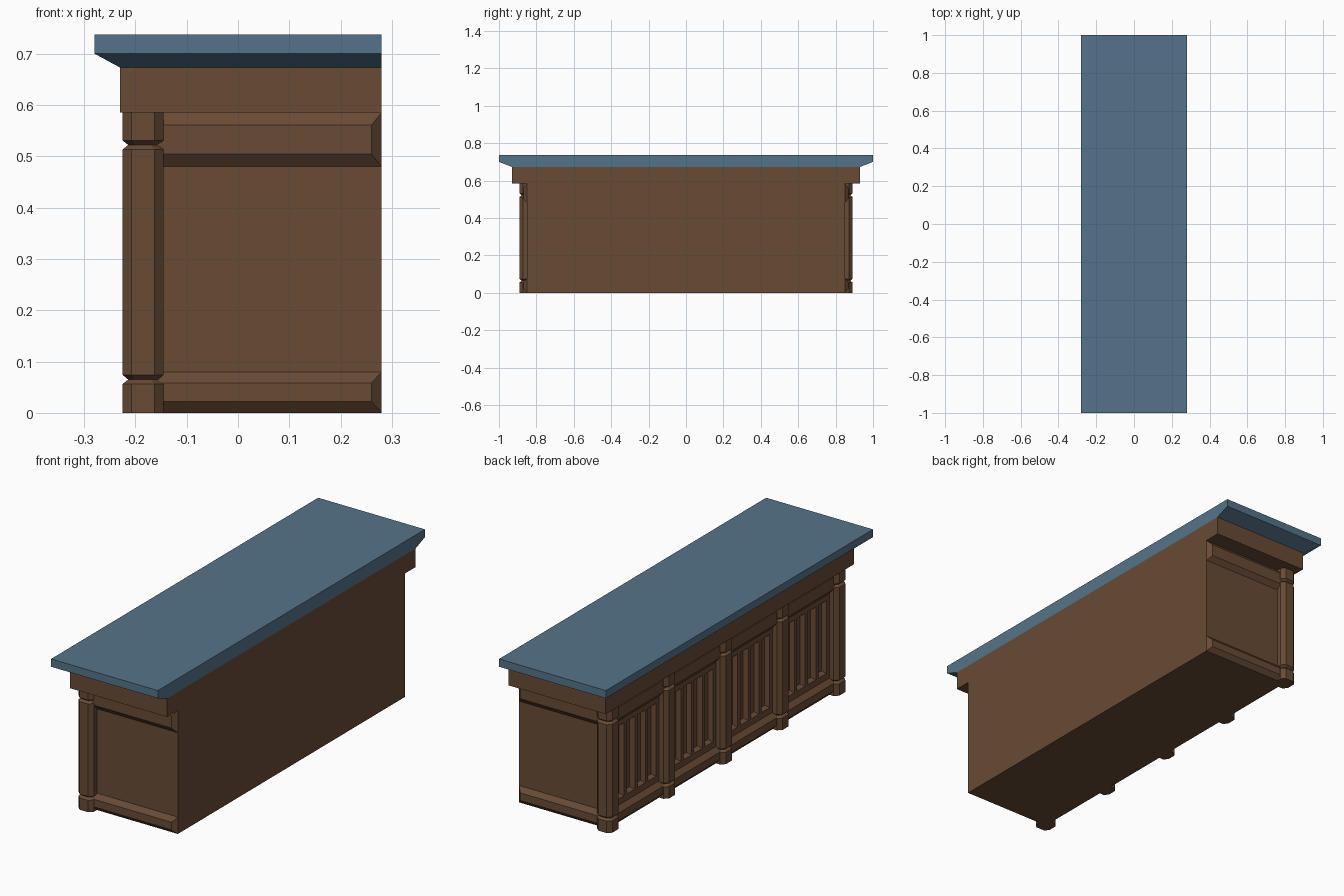
import bpy, bmesh

if "Cube" in bpy.data.objects:
    bpy.data.objects.remove(bpy.data.objects["Cube"])


def material(name, rgb):
    m = bpy.data.materials.new(name)
    m.diffuse_color = (*rgb, 1)
    m.use_nodes = True
    m.node_tree.nodes["Principled BSDF"].inputs["Base Color"].default_value = m.diffuse_color
    return m


WOOD = material("brown_wood", (0.14, 0.07, 0.036))
TOP = material("blue_top", (0.09, 0.175, 0.25))


def finish(name, bm, mat):
    bmesh.ops.recalc_face_normals(bm, faces=bm.faces[:])
    me = bpy.data.meshes.new(name)
    bm.to_mesh(me)
    bm.free()
    me.materials.append(mat)
    ob = bpy.data.objects.new(name, me)
    bpy.context.collection.objects.link(ob)
    return ob


def loft(name, rings, mat):
    """Skin a stack of equal-length point rings and cap both ends."""
    bm = bmesh.new()
    loops = [[bm.verts.new(p) for p in ring] for ring in rings]
    n = len(loops[0])
    for a, b in zip(loops, loops[1:]):
        for i in range(n):
            j = (i + 1) % n
            bm.faces.new((a[i], a[j], b[j], b[i]))
    bm.faces.new(loops[0][::-1])
    bm.faces.new(loops[-1])
    return finish(name, bm, mat)


def rect(x0, x1, y, z):
    return [(x0, -y, z), (x1, -y, z), (x1, y, z), (x0, y, z)]


BACK, WALL, END = 0.28, -0.185, 0.85   # back face, panelled face, end faces
PITCH = END / 2

# Worktop with sloped underside on three sides
loft("worktop", [rect(-0.23, BACK, 0.93, 0.673), rect(-0.28, BACK, 1.0, 0.70),
                 rect(-0.28, BACK, 1.0, 0.737)], TOP)

# Frieze band under the worktop
loft("frieze", [rect(-0.23, BACK, 0.93, 0.585), rect(-0.23, BACK, 0.93, 0.673)], WOOD)

# Cabinet body: box whose panelled face is sliced and inset into sunk panels
bm = bmesh.new()
bmesh.ops.create_cube(bm, size=1)
for v in bm.verts:
    v.co = (WALL if v.co.x < 0 else BACK, v.co.y * 2 * END, 0.585 if v.co.z > 0 else 0)
panels = [-END + PITCH * (bay + 0.5) + (k - 1.5) * 0.08 for bay in range(4) for k in range(4)]
cuts = [((0, y + s * 0.03, 0), (0, 1, 0)) for y in panels for s in (-1, 1)]
cuts += [((0, 0, z), (0, 0, 1)) for z in (0.11, 0.455)]
for co, no in cuts:
    bmesh.ops.bisect_plane(bm, geom=bm.verts[:] + bm.edges[:] + bm.faces[:],
                           plane_co=co, plane_no=no)
bmesh.ops.recalc_face_normals(bm, faces=bm.faces[:])
sunk = []
for f in bm.faces:
    c = f.calc_center_median()
    if f.normal.x < -0.9 and 0.11 < c.z < 0.455 and min(abs(c.y - y) for y in panels) < 0.005:
        sunk.append(f)
bmesh.ops.inset_individual(bm, faces=sunk, thickness=0.014, depth=-0.02)
finish("cabinet_body", bm, WOOD)

# Bevelled mouldings: lower and upper rail on both ends and along the panelled face
D = 0.02
for label, z0, z1, lip in (("base", 0.0, 0.08, 0.022), ("upper", 0.48, 0.585, 0.024)):
    for side, s in (("front", -1), ("rear", 1)):
        def end_ring(x0, x1, y, a, b):
            return [(x0, s * y, a), (x1, s * y, a), (x1, s * y, b), (x0, s * y, b)]
        loft(f"{label}_moulding_{side}",
             [end_ring(WALL, BACK, END - 0.002, z0, z1),
              end_ring(WALL, BACK, END, z0, z1),
              end_ring(WALL, BACK - D, END + D, z0 + lip, z1 - lip)], WOOD)

    def face_ring(x, a, b):
        return [(x, -END, a), (x, END, a), (x, END, b), (x, -END, b)]
    loft(f"{label}_moulding_panel_side",
         [face_ring(WALL + 0.002, z0, z1), face_ring(WALL, z0, z1),
          face_ring(WALL - D, z0 + lip, z1 - lip)], WOOD)


# Chamfered posts with pinched necks
def octagon(cy, r, z):
    c = r * 0.56
    pts = [(r, -c), (r, c), (c, r), (-c, r), (-r, c), (-r, -c), (-c, -r), (c, -r)]
    return [(WALL + x, cy + y, z) for x, y in pts]


profile = [(0.04, 0), (0.04, 0.056), (0.029, 0.065), (0.04, 0.074),
           (0.04, 0.513), (0.029, 0.522), (0.04, 0.531), (0.04, 0.585)]
for i in range(5):
    loft(f"post_{i + 1}", [octagon(-END + i * PITCH, r, z) for r, z in profile], WOOD)
